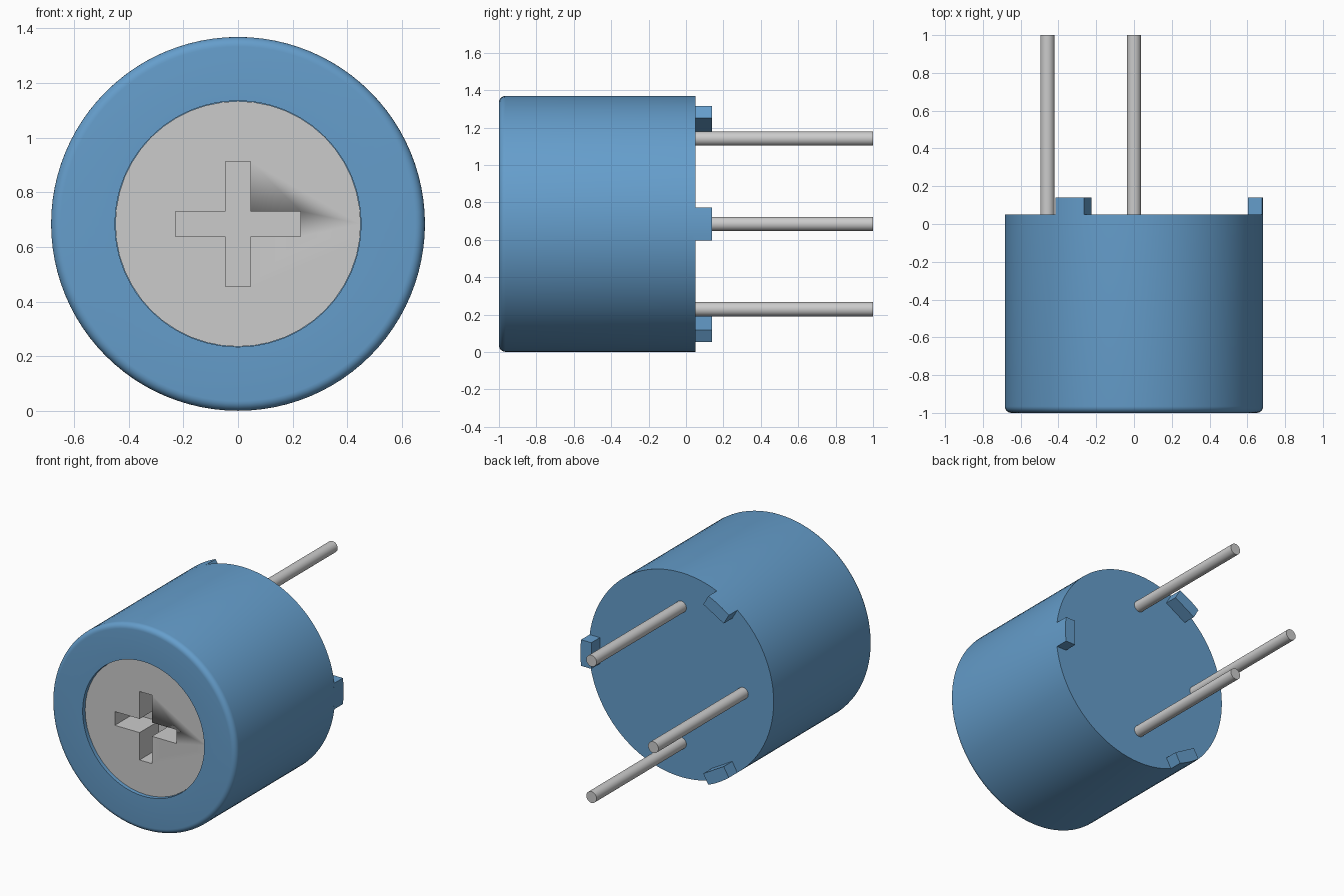
import bpy, bmesh
from math import cos, sin, pi, radians, sqrt

if "Cube" in bpy.data.objects:
    bpy.data.objects.remove(bpy.data.objects["Cube"])

CZ, R = 0.685, 0.684          # axis height and body radius
FRONT, BACK = -1.0, 0.05

blue = bpy.data.materials.new("blue_plastic")
blue.diffuse_color = (0.13, 0.34, 0.60, 1)
blue.use_nodes = True
blue.node_tree.nodes["Principled BSDF"].inputs["Base Color"].default_value = blue.diffuse_color


def finish(name, bm, mat=None):
    bmesh.ops.recalc_face_normals(bm, faces=bm.faces)
    me = bpy.data.meshes.new(name)
    bm.to_mesh(me)
    bm.free()
    ob = bpy.data.objects.new(name, me)
    bpy.context.collection.objects.link(ob)
    if mat:
        me.materials.append(mat)
    bpy.ops.object.select_all(action='DESELECT')
    ob.select_set(True)
    bpy.context.view_layer.objects.active = ob
    bpy.ops.object.shade_smooth_by_angle(angle=radians(30))
    return ob


def prism(name, outline, y0, y1, mat=None):
    """Extrude an (x, z) outline, relative to the axis, along y."""
    bm = bmesh.new()
    face = bm.faces.new([bm.verts.new((x, y0, CZ + z)) for x, z in outline])
    ext = bmesh.ops.extrude_face_region(bm, geom=[face])
    verts = [v for v in ext["geom"] if isinstance(v, bmesh.types.BMVert)]
    bmesh.ops.translate(bm, verts=verts, vec=(0, y1 - y0, 0))
    return finish(name, bm, mat)


def circle(r, n, cx=0, cz=0):
    return [(cx + r * cos(2 * pi * i / n), cz + r * sin(2 * pi * i / n)) for i in range(n)]


# body: lathed shell with rounded front rim and a front pocket
fil = 0.035
profile = [(0, BACK), (R, BACK)]
profile += [(R - fil + fil * cos(a), FRONT + fil - fil * sin(a))
            for a in [i * pi / 12 for i in range(7)]]
profile += [(0.45, FRONT), (0.45, -0.72), (0, -0.72)]
bm = bmesh.new()
vs = [bm.verts.new((r, y, CZ)) for r, y in profile]
es = [bm.edges.new(p) for p in zip(vs, vs[1:])]
bmesh.ops.spin(bm, geom=vs + es, cent=(0, 0, CZ), axis=(0, 1, 0),
               angle=2 * pi, steps=96, use_duplicate=False)
bmesh.ops.remove_doubles(bm, verts=bm.verts, dist=1e-5)
finish("body", bm, blue)

# adjusting rotor with a cross-shaped slot
rotor = prism("rotor", circle(0.449, 48), -0.975, -0.725)
a, b = 0.046, 0.229
cross = [(a, a), (a, b), (-a, b), (-a, a), (-b, a), (-b, -a),
         (-a, -a), (-a, -b), (a, -b), (a, -a), (b, -a), (b, a)]
cutter = prism("slot_cutter", cross, -1.1, -0.775)
mod = rotor.modifiers.new("slot", 'BOOLEAN')
mod.operation, mod.solver, mod.object = 'DIFFERENCE', 'EXACT', cutter
bpy.context.view_layer.objects.active = rotor
bpy.ops.object.modifier_apply(modifier=mod.name)
bpy.data.objects.remove(cutter)

# three stand-off tabs around the back rim
half, inner = 0.0875, 0.603
for k in range(3):
    ts = [half * (i / 3 - 1) for i in range(7)]
    local = [(sqrt(R * R - t * t), t) for t in ts] + [(inner, half), (inner, -half)]
    c, s = cos(k * 2 * pi / 3), sin(k * 2 * pi / 3)
    prism(f"standoff_tab_{k + 1}", [(r * c - t * s, r * s + t * c) for r, t in local],
          BACK - 0.01, 0.14, blue)

# three straight pins
for k, (x, z) in enumerate([(0, 0.456), (-0.458, 0), (0, -0.456)]):
    prism(f"pin_{k + 1}", circle(0.038, 32, x, z), BACK - 0.02, 1.0)
